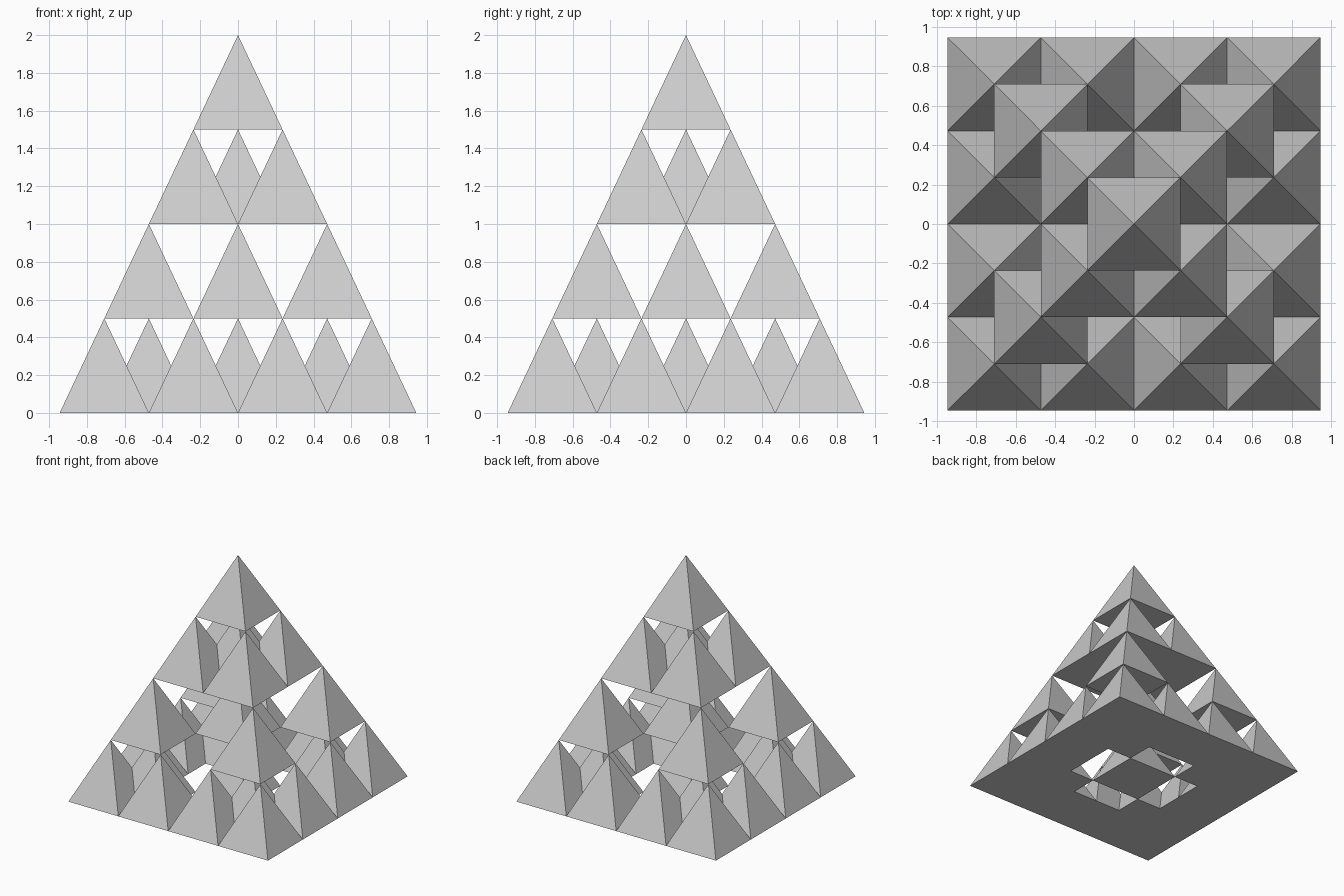
import bpy, bmesh
from mathutils import Vector

if "Cube" in bpy.data.objects:
    bpy.data.objects.remove(bpy.data.objects["Cube"])

H = 2.0      # overall height
W = 0.944    # half width of the base
LEVELS = 2
UNIT = 2 ** LEVELS


def cells(x, y, z, size):
    """Fractal rule: four corners, a centre and a top; coinciding pairs cancel out."""
    if size == 1:
        return {(x, y, z)}
    s = size // 2
    spots = [(x + i * s, y + j * s, z) for i in (-1, 1) for j in (-1, 1)]
    spots += [(x, y, z), (x, y, z + s)]
    out = set()
    for spot in spots:
        out ^= cells(*spot, s)
    return out


def add_pyramid(bm, base, r, h):
    corners = [bm.verts.new(base + Vector((i * r, j * r, 0)))
               for i, j in ((-1, -1), (1, -1), (1, 1), (-1, 1))]
    apex = bm.verts.new(base + Vector((0, 0, h)))
    bm.faces.new(corners[::-1])
    for k in range(4):
        bm.faces.new((corners[k], corners[(k + 1) % 4], apex))


# One object per tier of small pyramids
all_cells = sorted(cells(0, 0, 0, UNIT))
names = ["bottom_tier", "lower_tier", "upper_tier", "top_pyramid"]
for tier, name in enumerate(names):
    bm = bmesh.new()
    for x, y, z in all_cells:
        if z == tier:
            base = Vector((x * W / UNIT, y * W / UNIT, z * H / UNIT))
            add_pyramid(bm, base, W / UNIT, H / UNIT)
    mesh = bpy.data.meshes.new(name)
    bm.to_mesh(mesh)
    bm.free()
    bpy.context.collection.objects.link(bpy.data.objects.new(name, mesh))
